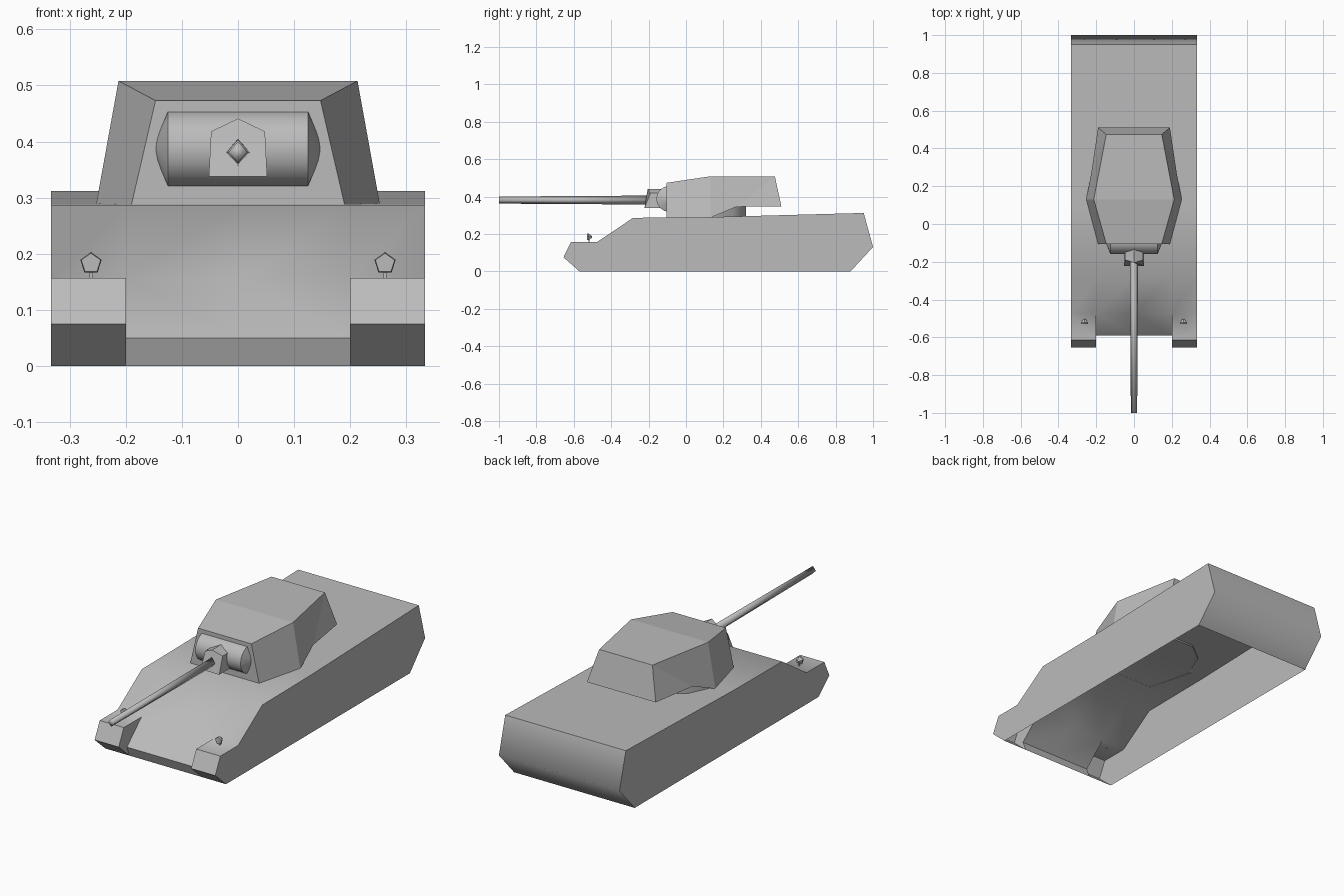
import bpy, bmesh, math

if "Cube" in bpy.data.objects:
    bpy.data.objects.remove(bpy.data.objects["Cube"])

grey = bpy.data.materials.new("primer grey")
grey.diffuse_color = (0.5, 0.5, 0.5, 1)
grey.use_nodes = True
grey.node_tree.nodes["Principled BSDF"].inputs["Base Color"].default_value = grey.diffuse_color


def build(name, faces, mirror=False, smooth=None):
    """Mesh from polygons; mirror adds a copy of each polygon at -x."""
    bm = bmesh.new()
    polys = list(faces)
    if mirror:
        polys += [[(-x, y, z) for x, y, z in reversed(f)] for f in faces]
    for f in polys:
        bm.faces.new([bm.verts.new(p) for p in f])
    bmesh.ops.remove_doubles(bm, verts=bm.verts, dist=0.0005)
    bmesh.ops.recalc_face_normals(bm, faces=bm.faces)
    me = bpy.data.meshes.new(name)
    bm.to_mesh(me)
    bm.free()
    me.materials.append(grey)
    ob = bpy.data.objects.new(name, me)
    bpy.context.collection.objects.link(ob)
    if smooth:
        bpy.ops.object.select_all(action='DESELECT')
        ob.select_set(True)
        bpy.context.view_layer.objects.active = ob
        bpy.ops.object.shade_smooth_by_angle(angle=math.radians(smooth))
    return ob


def strip(path, x0, x1):
    """Quads sweeping a (y, z) path between two x positions."""
    return [[(x0, *a), (x1, *a), (x1, *b), (x0, *b)] for a, b in zip(path, path[1:])]


def loft(rings, caps=True):
    """Quads between successive closed rings of equal length."""
    out = []
    for r, s in zip(rings, rings[1:]):
        n = len(r)
        out += [[r[i], r[(i + 1) % n], s[(i + 1) % n], s[i]] for i in range(n)]
    return out + ([rings[0], rings[-1]] if caps else [])


# Hull: a shell open underneath, with two nose pods
W, P = 0.333, 0.2
pod = [(-0.475, 0.157), (-0.615, 0.157), (-0.655, 0.075), (-0.57, 0)]
deck = [(-0.475, 0.157), (-0.283, 0.286), (0.1, 0.289), (0.95, 0.312)]
tail = [(0.95, 0.312), (1.0, 0.13), (0.88, 0)]
nose = [(-0.475, 0.157), (-0.59, 0.05), (-0.57, 0)]
side = pod[::-1] + deck[1:] + tail[1:]
hull = [[(W, y, z) for y, z in side]]
for a, b in ((0, P), (P, W)):
    hull += strip(deck + tail[1:], a, b)
hull += strip(pod, P, W) + strip(nose, 0, P)
hull.append([(P, y, z) for y, z in pod + [nose[1]]])
build("hull", hull, mirror=True, smooth=59)

# Turret: faceted body with overhanging rear
ft, mt, bt = (0.147, -0.105, 0.473), (0.213, 0.13, 0.508), (0.147, 0.475, 0.508)
fb, mb, bb = (0.19, -0.105, 0.287), (0.253, 0.13, 0.287), (0.19, 0.51, 0.347)
kb = (0.226, 0.27, 0.345)


def c(p):
    return (0, p[1], p[2])


build("turret", [
    [c(ft), ft, mt, c(mt)], [c(mt), mt, bt, c(bt)],      # roof
    [c(fb), fb, ft, c(ft)], [c(bb), bb, bt, c(bt)],      # front and rear
    [fb, mb, mt, ft], [mb, kb, bt, mt], [kb, bb, bt],    # sides
    [c(mb), mb, kb, c(kb)], [c(kb), kb, bb, c(bb)],      # underside
], mirror=True)

# Turret ring under the overhang
ring = [(0.24, 0.13), (0.19, 0.25), (0.1, 0.32), (-0.1, 0.32), (-0.19, 0.25), (-0.24, 0.13)]
build("turret_ring", loft([[(x, y, z) for x, y in ring] for z in (0.287, 0.346)]), smooth=50)

# Gun mantlet: rounded drum across the turret front with tapered ends
def drum(x, r, n=16):
    return [(x, -0.09 + r * math.cos(2 * math.pi * i / n),
             0.387 + r * math.sin(2 * math.pi * i / n)) for i in range(n)]


build("mantlet", loft([drum(-0.148, 0.008), drum(-0.143, 0.026), drum(-0.125, 0.069),
                       drum(0.125, 0.069), drum(0.143, 0.026), drum(0.148, 0.008)]), smooth=35)

# Gun collar: house-shaped block, lower edge furthest forward
house = [(-0.052, 0.338), (0.052, 0.338), (0.048, 0.418), (0, 0.441), (-0.048, 0.418)]
front_y = [-0.222, -0.222, -0.19, -0.205, -0.19]
build("gun_collar", loft([[(x, -0.13, z) for x, z in house],
                          [(x, y, z) for (x, z), y in zip(house, front_y)]]))


# Barrel: tapered four-sided tube
def diamond(y, r):
    return [(r * 0.88 * a, y, 0.381 + r * b) for a, b in ((1, 0), (0, 1), (-1, 0), (0, -1))]


build("barrel", loft([diamond(-0.19, 0.024), diamond(-1.0, 0.019)]), smooth=95)


# Headlights on short stems
def pentagon(x, y, z, r):
    return [(x + r * math.sin(2 * math.pi * i / 5), y, z + r * math.cos(2 * math.pi * i / 5))
            for i in range(5)]


for label, x in (("left", -0.262), ("right", 0.262)):
    build("headlight_" + label, loft([pentagon(x, -0.53, 0.183, 0.018), pentagon(x, -0.522, 0.183, 0.02),
                                      pentagon(x, -0.503, 0.183, 0.006)]), smooth=40)
    stem = [(x + a, -0.518 + b) for a, b in ((-.003, -.003), (.003, -.003), (.003, .003), (-.003, .003))]
    build("headlight_stem_" + label, loft([[(u, v, z) for u, v in stem] for z in (0.155, 0.172)]))
